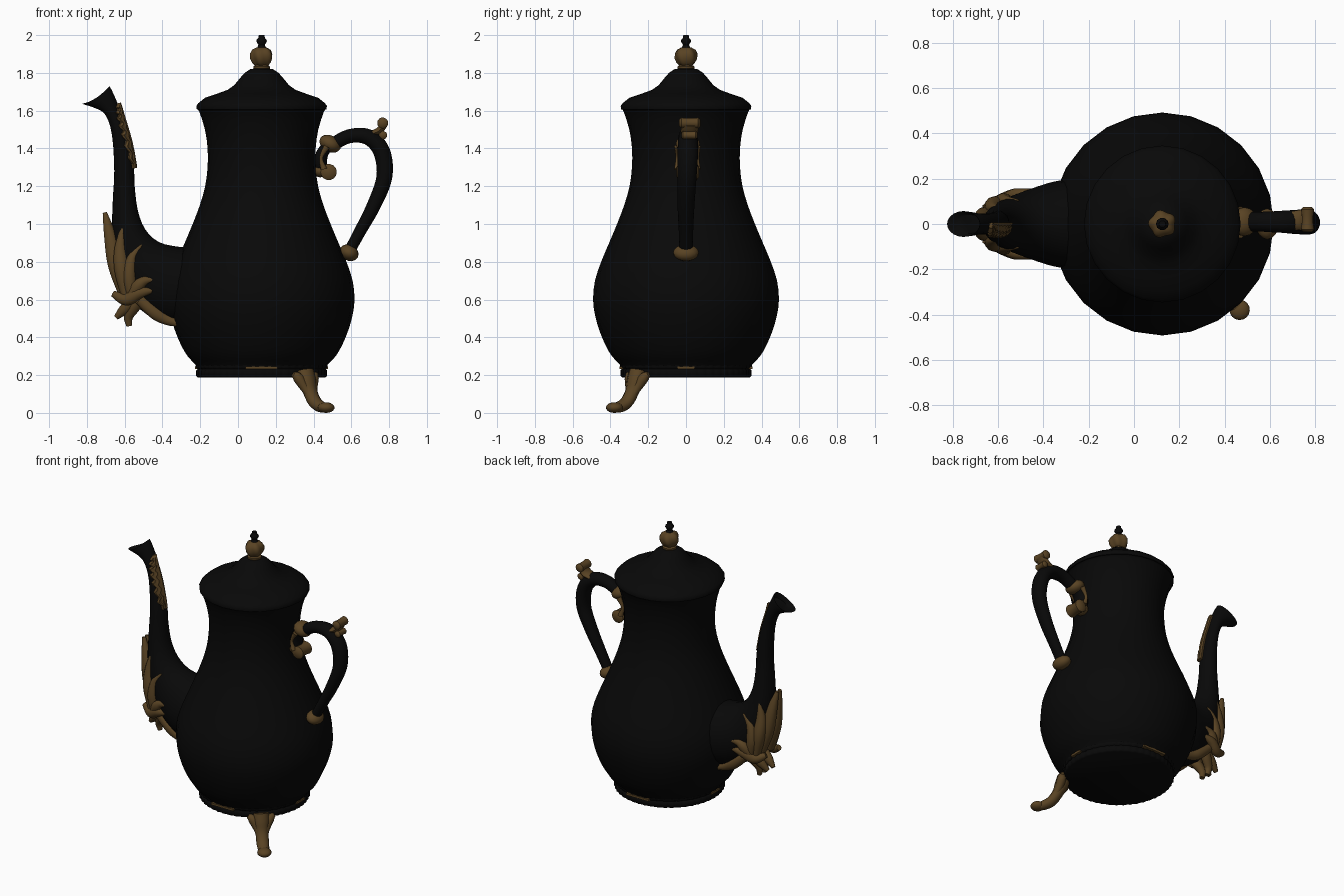
import bpy, bmesh, math
from mathutils import Vector, Matrix

cube = bpy.data.objects.get("Cube")
if cube:
    bpy.data.objects.remove(cube, do_unlink=True)


def material(name, color):
    mat = bpy.data.materials.new(name)
    mat.use_nodes = True
    mat.diffuse_color = color
    mat.node_tree.nodes["Principled BSDF"].inputs["Base Color"].default_value = color
    return mat


BLACK = material("black enamel", (0.0025, 0.0025, 0.0025, 1))
BRONZE = material("bronze", (0.1, 0.056, 0.017, 1))
AXIS_X = 0.125


def finish(name, bm, mat, angle=50):
    bmesh.ops.recalc_face_normals(bm, faces=bm.faces)
    mesh = bpy.data.meshes.new(name)
    bm.to_mesh(mesh)
    bm.free()
    mesh.materials.append(mat)
    obj = bpy.data.objects.new(name, mesh)
    bpy.context.collection.objects.link(obj)
    bpy.ops.object.select_all(action="DESELECT")
    obj.select_set(True)
    bpy.context.view_layer.objects.active = obj
    bpy.ops.object.shade_smooth_by_angle(angle=math.radians(angle))
    return obj


def loft(name, rings, mat, angle=50):
    """Skin a list of closed point rings and cap both ends."""
    bm = bmesh.new()
    loops = [[bm.verts.new(p) for p in ring] for ring in rings]
    count = len(loops[0])
    for a, b in zip(loops, loops[1:]):
        for i in range(count):
            j = (i + 1) % count
            bm.faces.new((a[i], a[j], b[j], b[i]))
    bm.faces.new(loops[0])
    bm.faces.new(loops[-1])
    return finish(name, bm, mat, angle)


def spline(points, t):
    """Catmull-Rom point at parameter t through tuples of any length."""
    last = len(points) - 1
    i = min(int(t), last - 1)
    u = t - i
    a, b, c, d = (points[max(0, min(last, i + k))] for k in (-1, 0, 1, 2))
    return [0.5 * (2 * q + (r - p) * u + (2 * p - 5 * q + 4 * r - s) * u ** 2
                   + (3 * q - p - 3 * r + s) * u ** 3)
            for p, q, r, s in zip(a, b, c, d)]


def lathe(name, profile, mat, sides=24, lobes=0, depth=0, twist=0):
    """Turn (radius, height) points about the pot axis, optionally fluted."""
    rings = []
    for r, z in profile:
        ring = []
        for i in range(sides):
            a = math.tau * i / sides
            rad = r * (1 + depth * math.cos(lobes * a + twist * z))
            ring.append((AXIS_X + rad * math.cos(a), rad * math.sin(a), z))
        rings.append(ring)
    return loft(name, rings, mat)


def sweep(name, points, mat, wide=1.0, sides=10, steps=5):
    """Tapered tube through (x, y, z, radius); wide stretches it along y."""
    rings = []
    total = (len(points) - 1) * steps
    samples = [spline(points, k / steps) for k in range(total + 1)]
    for k, s in enumerate(samples):
        ahead, behind = samples[min(k + 1, total)], samples[max(k - 1, 0)]
        tangent = (Vector(ahead[:3]) - Vector(behind[:3])).normalized()
        side = Vector((0, 1, 0))
        side = (side - side.dot(tangent) * tangent).normalized()
        up = tangent.cross(side)
        rad = max(s[3], 0.003)
        angles = [math.tau * i / sides for i in range(sides)]
        rings.append([Vector(s[:3]) + rad * (wide * math.cos(a) * side + math.sin(a) * up)
                      for a in angles])
    return loft(name, rings, mat)


def bead(name, center, size, mat, tilt=0):
    bm = bmesh.new()
    bmesh.ops.create_uvsphere(bm, u_segments=16, v_segments=10, radius=1)
    turn = Matrix.Rotation(math.radians(tilt), 4, "Y")
    bm.transform(Matrix.Translation(center) @ turn @ Matrix.Diagonal((*size, 1)))
    return finish(name, bm, mat)


def roll(name, center, radius, half, mat):
    """Short rounded scroll lying along y."""
    x, y, z = center
    rings = []
    for off, scale in ((-1, 0.6), (-0.8, 1), (-0.3, 0.88), (0.3, 0.88), (0.8, 1), (1, 0.6)):
        rings.append([(x + radius * scale * math.cos(math.tau * i / 14), y + off * half,
                       z + radius * scale * math.sin(math.tau * i / 14)) for i in range(14)])
    return loft(name, rings, mat)


# Body, lid and fluted base
BODY = [(0.34, 0.235), (0.35, 0.255), (0.392, 0.30), (0.427, 0.36), (0.46, 0.44),
        (0.482, 0.52), (0.492, 0.60), (0.482, 0.70), (0.449, 0.80), (0.407, 0.90),
        (0.365, 1.0), (0.327, 1.1), (0.299, 1.2), (0.286, 1.3), (0.286, 1.4),
        (0.300, 1.5), (0.33, 1.595), (0.343, 1.61)]
lathe("body", [spline(BODY, k / 2) for k in range(2 * len(BODY) - 1)], BLACK)
lathe("lid", [(0.343, 1.607), (0.346, 1.625), (0.335, 1.64), (0.30, 1.668), (0.235, 1.69),
              (0.18, 1.71), (0.145, 1.735), (0.112, 1.775), (0.09, 1.80), (0.06, 1.82),
              (0.02, 1.825)], BLACK)
lathe("base", [(0.335, 0.188), (0.343, 0.195), (0.343, 0.225), (0.336, 0.232), (0.346, 0.24),
               (0.346, 0.25), (0.33, 0.258)], BLACK, sides=144, lobes=48, depth=0.01)

# Thin inlays on four sides of the base
for k, half in enumerate((0.045, 0.085, 0.045, 0.085)):
    bm = bmesh.new()
    bmesh.ops.create_cube(bm, size=1)
    bm.transform(Matrix.Translation((AXIS_X, 0, 0)) @ Matrix.Rotation(k * math.pi / 2, 4, "Z")
                 @ Matrix.Translation((0.34, 0, 0.239)) @ Matrix.Diagonal((0.024, 2 * half, 0.014, 1)))
    finish("base_inlay", bm, BRONZE)

# Finial
lathe("finial_neck", [(0.03, 1.81), (0.044, 1.822), (0.044, 1.834), (0.028, 1.845)], BRONZE)
lathe("finial_knob", [(0.03, 1.835), (0.047, 1.853), (0.057, 1.875), (0.058, 1.90),
                      (0.048, 1.922), (0.025, 1.935)], BRONZE, sides=40, lobes=5, depth=0.08, twist=25)
lathe("finial_tip", [(0.028, 1.925), (0.017, 1.948), (0.028, 1.967), (0.026, 1.977),
                     (0.018, 1.983), (0.015, 2.0)], BLACK, sides=10)

# Spout: each section is inner x, z, outer x, z, half width and lip sag
SECTIONS = [(-0.20, 0.87, -0.20, 0.47, 0.20, 0), (-0.32, 0.88, -0.36, 0.46, 0.19, 0),
            (-0.42, 0.905, -0.52, 0.55, 0.15, 0), (-0.49, 0.97, -0.62, 0.70, 0.115, 0),
            (-0.53, 1.07, -0.665, 0.90, 0.085, 0), (-0.547, 1.2, -0.663, 1.12, 0.065, 0),
            (-0.552, 1.3, -0.655, 1.28, 0.058, 0), (-0.578, 1.45, -0.667, 1.47, 0.05, 0),
            (-0.615, 1.57, -0.70, 1.575, 0.046, 0), (-0.642, 1.65, -0.752, 1.612, 0.048, 0),
            (-0.68, 1.73, -0.825, 1.637, 0.057, 0.017), (-0.675, 1.69, -0.77, 1.635, 0.042, 0.01)]


def spout_point(t, a, grow=0.0):
    xi, zi, xo, zo, w, sag = spline(SECTIONS, t)
    inner, outer = Vector((xi, 0, zi)), Vector((xo, 0, zo))
    half = (inner - outer) / 2
    half += half.normalized() * grow
    p = (inner + outer) / 2 + half * math.cos(a)
    return p + Vector((0, -(w + grow) * math.sin(a), -sag * math.sin(a) ** 2))


loft("spout", [[spout_point(k / 3, math.tau * i / 20) for i in range(20)]
               for k in range(3 * (len(SECTIONS) - 1) + 1)], BLACK)

# Leaf wrapped on the inner front of the spout, with a serrated edge
rings = []
for k in range(31):
    u = k / 30
    t = 5.95 + 2.9 * u
    reach = 1.5 * math.sin(math.pi * min(1, 0.06 + 0.9 * u)) ** 0.6 * (0.85 + 0.15 * math.cos(k * 1.6))
    arc = [-0.1 + (reach + 0.1) * j / 6 for j in range(7)]
    top = [spout_point(t, a, 0.012 + 0.006 * (j % 2)) for j, a in enumerate(arc)]
    rings.append(top + [spout_point(t, a, -0.006) for a in reversed(arc)])
loft("upper_spout_leaf", rings, BRONZE, 40)

# Leaf cluster around the foot of the spout: x, y, z, radius, mirrored in y
LEAVES = [
    [(-0.60, 0.05, 0.62, 0.03), (-0.645, 0.04, 0.78, 0.045), (-0.675, 0.03, 0.93, 0.035), (-0.705, 0.015, 1.06, 0.012)],
    [(-0.59, 0.085, 0.62, 0.03), (-0.615, 0.085, 0.76, 0.042), (-0.622, 0.072, 0.88, 0.032), (-0.605, 0.072, 1.0, 0.006)],
    [(-0.56, 0.10, 0.62, 0.03), (-0.575, 0.105, 0.72, 0.036), (-0.56, 0.10, 0.82, 0.027), (-0.51, 0.105, 0.89, 0.004)],
    [(-0.57, 0.10, 0.60, 0.03), (-0.53, 0.125, 0.67, 0.034), (-0.49, 0.135, 0.70, 0.024), (-0.43, 0.15, 0.705, 0.006)],
    [(-0.44, 0.14, 0.65, 0.01), (-0.52, 0.13, 0.635, 0.03), (-0.59, 0.10, 0.60, 0.034), (-0.66, 0.07, 0.63, 0.018)],
    [(-0.50, 0.08, 0.63, 0.025), (-0.545, 0.05, 0.57, 0.035), (-0.58, 0.03, 0.51, 0.026), (-0.575, 0.025, 0.46, 0.016)],
    [(-0.55, 0.06, 0.60, 0.025), (-0.60, 0.04, 0.55, 0.03), (-0.645, 0.03, 0.505, 0.014)],
    [(-0.52, 0.10, 0.60, 0.03), (-0.44, 0.10, 0.53, 0.036), (-0.38, 0.10, 0.495, 0.03), (-0.32, 0.11, 0.475, 0.02)]]
for side in (-1, 1):
    for leaf in LEAVES:
        sweep("lower_spout_leaf", [(x, side * y, z, r) for x, y, z, r in leaf], BRONZE, wide=0.9)

# Handle with its cuffs, scrolled bracket and thumb rest
sweep("handle", [(0.57, 0, 0.82, 0.03), (0.64, 0, 0.95, 0.032), (0.72, 0, 1.10, 0.038),
                 (0.775, 0.005, 1.25, 0.043), (0.76, 0.01, 1.385, 0.046), (0.69, 0.01, 1.46, 0.043),
                 (0.59, 0.01, 1.465, 0.038), (0.50, 0.01, 1.42, 0.036)], BLACK, wide=1.18, sides=14)
bead("lower_cuff", (0.588, 0, 0.848), (0.052, 0.068, 0.042), BRONZE, 28)
bead("upper_cuff", (0.488, 0.01, 1.425), (0.06, 0.064, 0.043), BRONZE, 28)
sweep("handle_bracket", [(0.48, 0.01, 1.42, 0.03), (0.445, 0.01, 1.37, 0.034),
                         (0.44, 0.01, 1.31, 0.034), (0.47, 0.01, 1.27, 0.025)], BLACK, wide=1.5)
roll("bracket_scroll", (0.48, 0.01, 1.275), 0.043, 0.06, BRONZE)
bead("bracket_knob", (0.435, 0.01, 1.28), (0.035, 0.05, 0.033), BRONZE)
for y in (-0.045, 0.06):
    sweep("bracket_leaf", [(0.47, y, 1.41, 0.018), (0.44, y, 1.35, 0.01), (0.455, y, 1.29, 0.018)], BRONZE)
sweep("thumb_rest", [(0.70, 0.015, 1.475, 0.018), (0.745, 0.018, 1.492, 0.02),
                     (0.775, 0.02, 1.53, 0.02)], BRONZE, wide=2.3)
roll("thumb_scroll", (0.766, 0.02, 1.535), 0.029, 0.056, BRONZE)
roll("thumb_curl", (0.768, 0.018, 1.47), 0.022, 0.042, BRONZE)

# Scrolled foot near the front left diagonal
place = Matrix.Translation((AXIS_X, 0, 0)) @ Matrix.Rotation(math.radians(-48), 4, "Z")
foot = [sweep("foot", [(0.345, 0, 0.225, 0.04), (0.36, 0, 0.17, 0.042), (0.385, 0, 0.11, 0.034),
                       (0.425, 0, 0.055, 0.033), (0.48, 0, 0.03, 0.029), (0.535, 0, 0.028, 0.02)],
              BRONZE, wide=1.2),
        bead("foot_toe", (0.51, 0, 0.028), (0.045, 0.045, 0.028), BRONZE)]
for side in (-1, 1):
    foot.append(sweep("foot_leaf", [(0.34, side * 0.082, 0.205, 0.014), (0.35, side * 0.055, 0.185, 0.028),
                                    (0.375, side * 0.028, 0.13, 0.024), (0.405, side * 0.018, 0.08, 0.014)], BRONZE))
for obj in foot:
    obj.data.transform(place)
